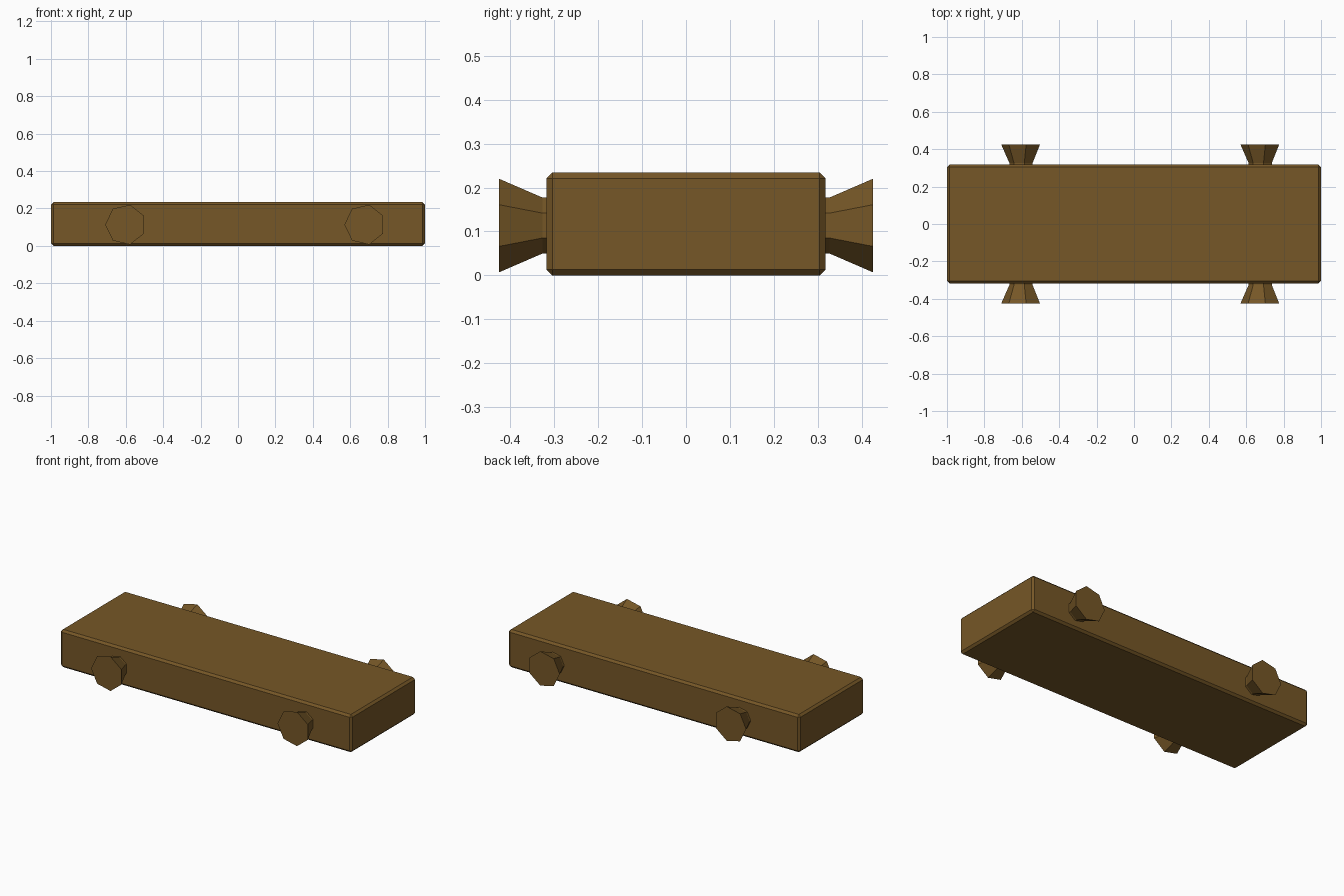
import bpy, bmesh, math

if "Cube" in bpy.data.objects:
    bpy.data.objects.remove(bpy.data.objects["Cube"])

brown = bpy.data.materials.new("wood brown")
brown.diffuse_color = (0.18, 0.095, 0.02, 1.0)
brown.use_nodes = True
brown.node_tree.nodes["Principled BSDF"].inputs["Base Color"].default_value = brown.diffuse_color


def finish(name, bm):
    bmesh.ops.recalc_face_normals(bm, faces=bm.faces[:])
    mesh = bpy.data.meshes.new(name)
    bm.to_mesh(mesh)
    bm.free()
    mesh.materials.append(brown)
    obj = bpy.data.objects.new(name, mesh)
    bpy.context.collection.objects.link(obj)
    return obj


# Slab body with small chamfers on every edge
bm = bmesh.new()
bmesh.ops.create_cube(bm, size=1)
for v in bm.verts:
    v.co.x *= 2.0
    v.co.y *= 0.634
    v.co.z = (v.co.z + 0.5) * 0.234
bmesh.ops.bevel(bm, geom=bm.edges[:], offset=0.013, offset_type='OFFSET',
                segments=1, profile=0.5, affect='EDGES')
finish("body", bm)


# Seven-sided flared wheel peg: thin stem inside the body, wide outer cap
def wheel(name, x, side):
    sides, z = 7, 0.1135
    profile = [(0.25, 0.0625), (0.327, 0.0655), (0.425, 0.109)]
    bm = bmesh.new()
    rings = []
    for y, r in profile:
        rings.append([bm.verts.new((x - r * math.cos(2 * math.pi * i / sides),
                                    side * y,
                                    z + r * math.sin(2 * math.pi * i / sides)))
                      for i in range(sides)])
    for a, b in zip(rings, rings[1:]):
        for i in range(sides):
            j = (i + 1) % sides
            bm.faces.new((a[i], a[j], b[j], b[i]))
    bm.faces.new(rings[0])
    bm.faces.new(rings[-1])
    finish(name, bm)


for end, x in (("left", -0.601), ("right", 0.678)):
    for label, side in (("front", -1), ("back", 1)):
        wheel(f"{label}_{end}_wheel", x, side)
